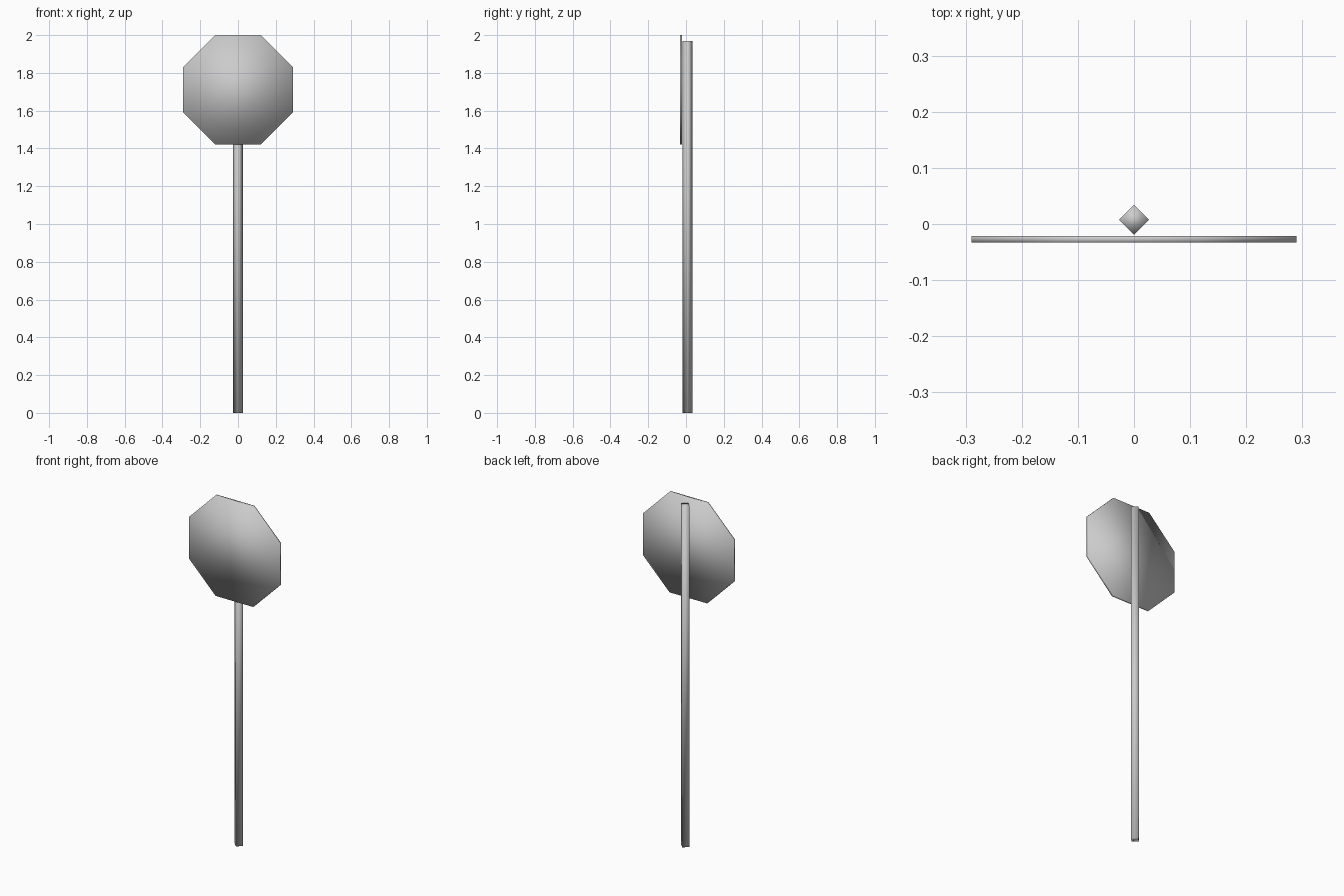
import bpy
from math import pi, cos

cube = bpy.data.objects.get("Cube")
if cube:
    bpy.data.objects.remove(cube, do_unlink=True)

# Single plain grey
grey = bpy.data.materials.new("plain_grey")
grey.use_nodes = True
colour = (0.6, 0.6, 0.6, 1)
grey.diffuse_color = colour
grey.node_tree.nodes["Principled BSDF"].inputs["Base Color"].default_value = colour


def prism(name, sides, radius, depth, location, rotation):
    """Capped prism whose shared corners are shaded smooth."""
    bpy.ops.mesh.primitive_cylinder_add(
        vertices=sides, radius=radius, depth=depth,
        location=location, rotation=rotation)
    obj = bpy.context.object
    obj.name = name
    obj.data.materials.append(grey)
    bpy.ops.object.transform_apply(location=False, rotation=True, scale=True)
    bpy.ops.object.shade_smooth()
    return obj


# Square post, set corner-on to the plate
post_height = 1.97
prism("post", 4, 0.0265, post_height, (0, 0.0075, post_height / 2), (0, 0, 0))

# Octagonal plate with flat top, bottom and sides
half_width = 0.29
prism("sign_plate", 8, half_width / cos(pi / 8), 0.012,
      (0, -0.027, 2 - half_width), (pi / 2, pi / 8, 0))
